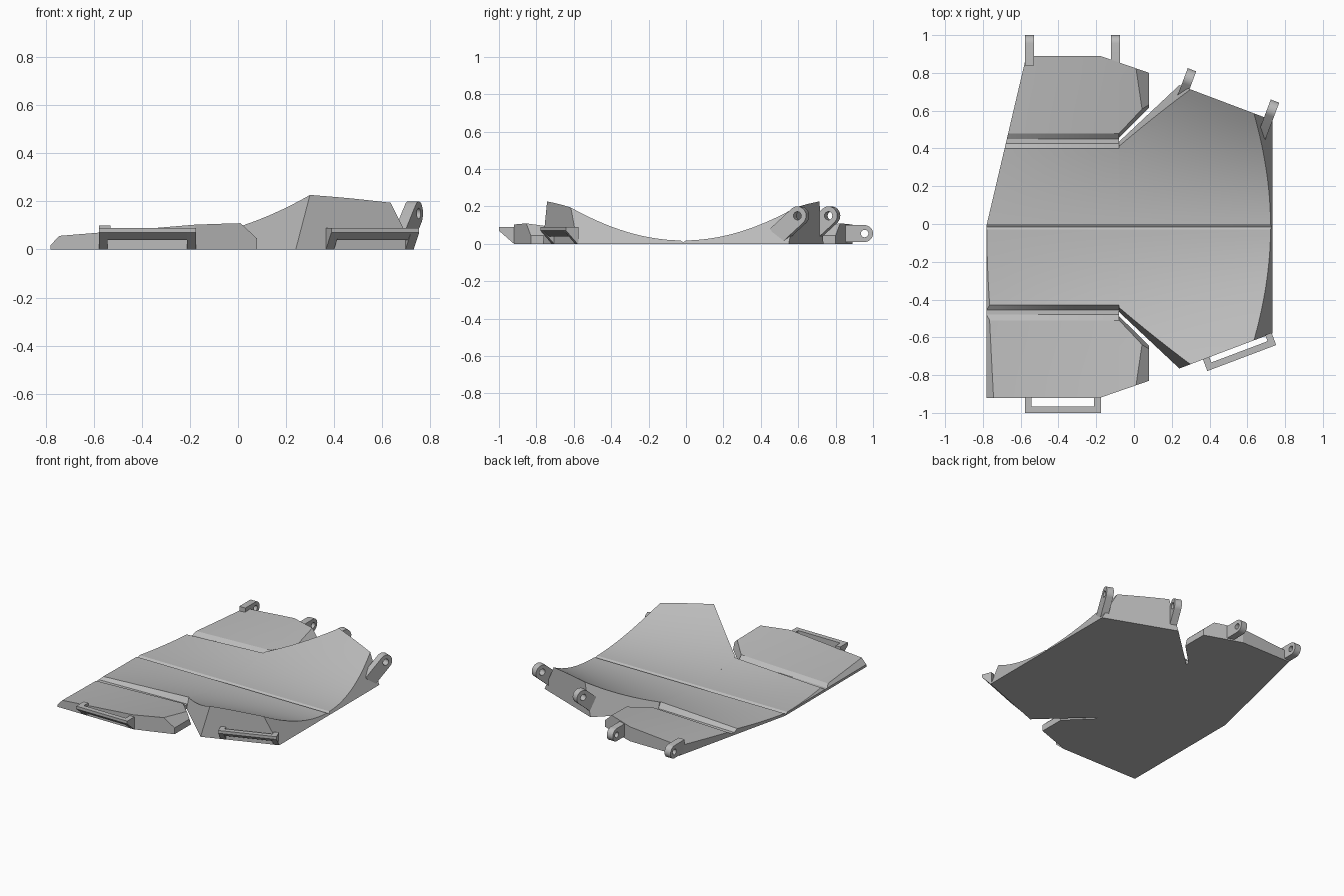
import bpy, bmesh, math
from mathutils import Vector

old = bpy.data.objects.get("Cube")
if old:
    bpy.data.objects.remove(old)

SHIFT = -0.015          # the plate's line of symmetry lies slightly forward
grey = bpy.data.materials.new("plain_grey")
grey.use_nodes = True
grey.diffuse_color = (0.5, 0.5, 0.5, 1)
grey.node_tree.nodes["Principled BSDF"].inputs["Base Color"].default_value = (0.5, 0.5, 0.5, 1)


def finish(bm, name, angle=18):
    bmesh.ops.recalc_face_normals(bm, faces=bm.faces[:])
    mesh = bpy.data.meshes.new(name)
    bm.to_mesh(mesh)
    bm.free()
    mesh.materials.append(grey)
    ob = bpy.data.objects.new(name, mesh)
    ob.location.y = SHIFT
    bpy.context.collection.objects.link(ob)
    bpy.ops.object.select_all(action='DESELECT')
    ob.select_set(True)
    bpy.context.view_layer.objects.active = ob
    bpy.ops.object.shade_smooth_by_angle(angle=math.radians(angle))


def spread(a, b, n):
    return [a + (b - a) * i / n for i in range(n + 1)]


# Heights of the dished centre and of the flatter side flaps
def centre_height(x, y):
    v = abs(y)
    return 0.008 if v < 0.001 else 0.018 + (0.31 + 0.28 * x) * v * v


def flap_height(x, y):
    return 0.06 + 0.034 * x + (abs(y) - 0.5) * (0.143 + 0.12 * x)


def plate_height(x, y):
    v = abs(y)
    if v < 0.42:
        return centre_height(x, y)
    if v < 0.48:
        return 0.5 * flap_height(x, 0.5)
    return flap_height(x, y)


def solid(xs, ys, height):
    """Flat-bottomed block whose top follows height(x, y)."""
    bm = bmesh.new()
    rows = [[bm.verts.new((x, y, 0)) for y in ys] for x in xs]
    for a, b in zip(rows, rows[1:]):
        for j in range(len(ys) - 1):
            bm.faces.new((a[j], b[j], b[j + 1], a[j + 1]))
    ext = bmesh.ops.extrude_face_region(bm, geom=bm.faces[:], use_keep_orig=True)
    for v in ext["geom"]:
        if isinstance(v, bmesh.types.BMVert):
            v.co.z = height(v.co.x, v.co.y)
    bmesh.ops.recalc_face_normals(bm, faces=bm.faces[:])
    return bm


def trim(bm, a, b, c, keep):
    """Cut by the plane through a, b, c and cap it, keeping the side of keep."""
    a, b, c, keep = map(Vector, (a, b, c, keep))
    n = (b - a).cross(c - a).normalized()
    if (keep - a).dot(n) > 0:
        n = -n
    bmesh.ops.bisect_plane(bm, geom=bm.verts[:] + bm.edges[:] + bm.faces[:],
                           dist=1e-5, plane_co=a, plane_no=n, clear_outer=True)
    bmesh.ops.holes_fill(bm, edges=[e for e in bm.edges if e.is_boundary], sides=0)


def wall(bm, p, q, keep):
    trim(bm, (*p, 0), (*q, 0), (*p, 1), keep)


def flap_corner(bm, side, keep):
    wall(bm, (-0.18, 0.905 * side), (0.08, 0.815 * side), keep)


# Main plate with the centre groove and two folding grooves
half = [0.015] + spread(0.05, 0.415, 10) + [0.44, 0.465] + spread(0.495, 0.905, 4)
bm = solid(spread(-0.78, -0.08, 10), [-v for v in reversed(half)] + [0] + half, plate_height)
inside = (-0.4, 0, 0.01)
wall(bm, (-0.779, 0.015), (-0.57, 0.905), inside)
trim(bm, (-0.779, 0, 0.018), (-0.779, -0.9, 0.018), (-0.744, -0.9, 0.056), inside)
for side in (-1, 1):
    flap_corner(bm, side, inside)
finish(bm, "main_plate")

# Broad raised end of the centre panel
half = [0.015] + spread(0.05, 0.79, 20)
bm = solid(spread(-0.08, 0.745, 12), [-v for v in reversed(half)] + [0] + half, centre_height)
inside = (0.3, 0, 0.01)
for side in (-1, 1):
    trim(bm, (-0.08, 0.45 * side, 0), (0.24, 0.75 * side, 0), (0.29, 0.725 * side, 0.21), inside)
    wall(bm, (0.24, 0.75 * side), (0.73, 0.565 * side), inside)
trim(bm, (0.732, 0, 0), (0.732, 1, 0), (0.632, 0, 0.2), inside)
finish(bm, "raised_end")

# Tips of the side flaps, beyond the slots
for side, label in ((-1, "front"), (1, "back")):
    ys = [v * side for v in spread(0.47, 0.905, 5)]
    bm = solid(spread(-0.08, 0.08, 3), ys, flap_height)
    inside = (0, 0.75 * side, 0.01)
    trim(bm, (-0.08, 0.472 * side, 0), (0.08, 0.63 * side, 0), (-0.08, 0.495 * side, 0.06), inside)
    flap_corner(bm, side, inside)
    trim(bm, (0.08, 0, 0.045), (0.08, 1, 0.045), (0.01, 0, 0.11), inside)
    finish(bm, label + "_flap_tip")


def prism(name, profile, s0, s1, origin, along, out, hole=None):
    """Extrude an (out, up) profile from s0 to s1 along an edge."""
    bm = bmesh.new()
    o, t, n = (Vector((*p, 0)) for p in (origin, along, out))
    edges = []
    for loop in (profile, hole):
        if loop:
            vs = [bm.verts.new(o + t * s0 + n * u + Vector((0, 0, z))) for u, z in loop]
            edges += [bm.edges.new((vs[i - 1], vs[i])) for i in range(len(vs))]
    bmesh.ops.triangle_fill(bm, edges=edges, use_beauty=True)
    ext = bmesh.ops.extrude_face_region(bm, geom=bm.faces[:], use_keep_orig=True)
    moved = [g for g in ext["geom"] if isinstance(g, bmesh.types.BMVert)]
    bmesh.ops.translate(bm, verts=moved, vec=t * (s1 - s0))
    finish(bm, name, 30)


def arc(c, r, a0, a1, n):
    return [(c[0] + r * math.cos(a), c[1] + r * math.sin(a)) for a in spread(a0, a1, n)]


# Hinge lugs with pin holes on the back edges
def lug(name, tail, head, r, s, *frame):
    a = math.atan2(head[1] - tail[1], head[0] - tail[0])
    h = math.pi / 2
    outline = arc(head, r, a - h, a + h, 14) + [arc(tail, r, a + h, a + h, 1)[0],
                                               arc(tail, r, a - h, a - h, 1)[0]]
    prism(name, outline, s, s + 0.048, *frame, hole=arc(head, r * 0.45, 0, math.tau, 16)[:-1])


# U-shaped catches on the front edges
def catch(name, reach, s0, s1, *frame):
    leg = [(-0.005, 0), (-0.005, 0.09), (reach, 0.09), (reach, 0.07), (0, 0)]
    bar = [(reach - 0.035, 0.09), (reach, 0.09), (reach, 0.07), (reach - 0.035, 0.04)]
    prism(name + "_right_leg", leg, s0, s0 + 0.036, *frame)
    prism(name + "_left_leg", leg, s1 - 0.036, s1, *frame)
    prism(name + "_bar", bar, s0, s1, *frame)


back_flap = ((0, 0.905), (1, 0), (0, 1))
front_flap = ((0, -0.905), (1, 0), (0, -1))
back_wing = ((0.24, 0.75), (0.935, -0.353), (0.353, 0.935))
front_wing = ((0.24, -0.75), (0.935, 0.353), (0.353, -0.935))

for label, s in (("right", -0.578), ("left", -0.122)):
    lug(f"flap_{label}_lug", (-0.05, 0.055), (0.065, 0.055), 0.045, s, *back_flap)
for label, s in (("right", 0.01), ("left", 0.48)):
    lug(f"wing_{label}_lug", (-0.075, 0.042), (0.05, 0.15), 0.05, s, *back_wing)
catch("flap_catch", 0.08, -0.578, -0.175, *front_flap)
catch("wing_catch", 0.065, 0.134, 0.524, *front_wing)
